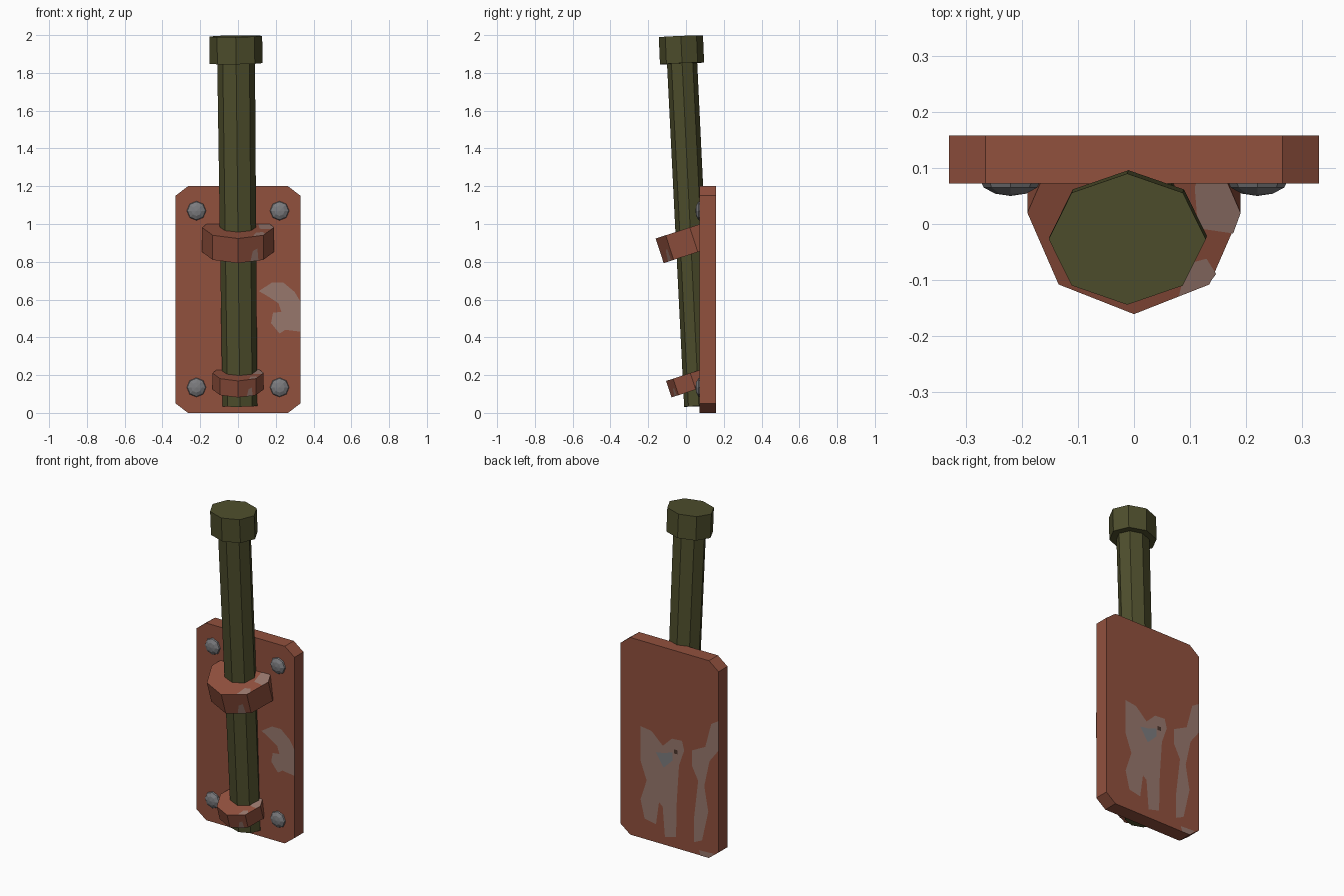
import bpy, bmesh, math
from mathutils import Vector

if "Cube" in bpy.data.objects:
    bpy.data.objects.remove(bpy.data.objects["Cube"])


def material(name, rgb):
    m = bpy.data.materials.new(name)
    m.diffuse_color = (*rgb, 1)
    m.use_nodes = True
    m.node_tree.nodes["Principled BSDF"].inputs["Base Color"].default_value = m.diffuse_color
    return m


RUST = material("rust_red", (0.285, 0.082, 0.048))
WORN = material("worn_paint", (0.31, 0.185, 0.152))
GREEN = material("olive_green", (0.075, 0.075, 0.025))
STEEL = material("steel_grey", (0.20, 0.20, 0.21))
DARK = material("dark_chip", (0.07, 0.035, 0.025))


def finish(bm, name, mat):
    me = bpy.data.meshes.new(name)
    bm.to_mesh(me)
    bm.free()
    ob = bpy.data.objects.new(name, me)
    me.materials.append(mat)
    bpy.context.collection.objects.link(ob)
    return ob


def frame(a, b):
    w = (b - a).normalized()
    v = w.cross(Vector((1, 0, 0))).normalized()
    return v.cross(w), v, w


# Eight-sided prism between two centres, trimmed where it enters the plate
def prism(name, a, b, r0, r1, mat):
    a, b = Vector(a), Vector(b)
    u, v, _ = frame(a, b)
    bm = bmesh.new()
    rings = []
    for c, (rx, ry) in ((a, r0), (b, r1)):
        rings.append([bm.verts.new(c + u * rx * math.cos(i * math.pi / 4)
                                   + v * ry * math.sin(i * math.pi / 4)) for i in range(8)])
    lo, hi = rings
    bm.faces.new(lo)
    bm.faces.new(hi)
    for i in range(8):
        j = (i + 1) % 8
        bm.faces.new((lo[i], lo[j], hi[j], hi[i]))
    bmesh.ops.bisect_plane(bm, geom=bm.verts[:] + bm.edges[:] + bm.faces[:],
                           plane_co=(0, 0.13, 0), plane_no=(0, 1, 0), clear_outer=True)
    bmesh.ops.holes_fill(bm, edges=bm.edges[:], sides=0)
    bmesh.ops.recalc_face_normals(bm, faces=bm.faces[:])
    return finish(bm, name, mat)


# Thin flat paint chip lying just above a surface
def patch(name, pts, normal, mat, lift=0.002):
    n = Vector(normal).normalized()
    bm = bmesh.new()
    f = bm.faces.new([bm.verts.new(Vector(p) + n * lift) for p in pts])
    f.normal_update()
    if f.normal.dot(n) < 0:
        f.normal_flip()
    bmesh.ops.triangulate(bm, faces=bm.faces[:], ngon_method='EAR_CLIP')
    return finish(bm, name, mat)


FRONT, BACK = 0.072, 0.158

# Wall plate with cut corners
bm = bmesh.new()
outline = [(-.265, 0), (.265, 0), (.33, .05), (.33, 1.15), (.265, 1.2), (-.265, 1.2), (-.33, 1.15), (-.33, .05)]
face = bm.faces.new([bm.verts.new((x, FRONT, z)) for x, z in outline])
ext = bmesh.ops.extrude_face_region(bm, geom=[face])
for v in ext["geom"]:
    if isinstance(v, bmesh.types.BMVert):
        v.co.y = BACK
bmesh.ops.recalc_face_normals(bm, faces=bm.faces[:])
finish(bm, "wall_plate", RUST)

# Leaning handle shaft and its cap
prism("shaft", (.01, .068, .036), (-.01, -.021, 1.86), (.092, .078), (.1, .08), GREEN)
prism("shaft_cap", (-.01, -.021, 1.85), (-.012, -.027, 1.994), (.14, .117), (.14, .117), GREEN)


# Tilted clamp ring with paint chips on its top and right front side
def clamp(name, top, r, h):
    top = Vector(top)
    axis = Vector((0, -.31, .95)).normalized()
    base = top - axis * h
    prism(name, base, top, (r, r), (r, r), RUST)
    u, v, w = frame(base, top)
    chips = ([(.57, .25), (.70, .70), (1, 0), (.93, -.2), (.6, -.15)],
             [(.5, -.5), (.68, -.45), (.77, -.60), (.70, -.70), (.42, -.82)])
    for i, c in enumerate(chips):
        patch(f"{name}_top_chip_{i}", [top + u * (x * r) + v * (y * r) for x, y in c], w, WORN)
    p, q = -v * r, (u - v) * (r * math.sqrt(.5))
    side = [base + p.lerp(q, s) + axis * (t * h) for s, t in ((.48, 0), (.80, 0), (.76, .5), (.58, .42))]
    patch(name + "_side_chip", side, u * .383 - v * .924, WORN)


clamp("upper_clamp", (0, .02, .982), .19, .137)
clamp("lower_clamp", (0, .023, .211), .135, .092)

# Corner bolts: squashed faceted domes
for x in (-.22, .22):
    for z in (.135, 1.07):
        bm = bmesh.new()
        bmesh.ops.create_uvsphere(bm, u_segments=8, v_segments=6, radius=1)
        for v in bm.verts:
            c = v.co.copy()
            v.co = (x + c.x * .055, FRONT + .008 - c.z * .03, z + c.y * .055)
        finish(bm, "bolt", STEEL)

# Worn paint on the plate front
front = [(.11, .645), (.18, .69), (.24, .69), (.30, .64), (.33, .59), (.33, .43), (.25, .44),
         (.22, .42), (.175, .475), (.185, .53), (.23, .535), (.215, .58), (.17, .61)]
patch("front_chip", [(x, FRONT, z) for x, z in front], (0, -1, 0), WORN)

# Worn paint, bare steel and a dark pit on the plate back
back_chips = [
    (WORN, .002, [(.194, .68), (.12, .67), (.044, .60), (-.017, .66), (-.085, .665), (-.1, .61),
                  (-.065, .51), (-.05, .29), (-.045, .07), (.03, .05), (.045, .23), (.07, .25),
                  (.09, .11), (.167, .125), (.194, .235), (.153, .36), (.194, .47)]),
    (WORN, .002, [(-.153, .625), (-.242, .67), (-.282, .82), (-.33, .85), (-.33, .67), (-.27, .59),
                  (-.235, .43), (-.262, .28), (-.22, .095), (-.167, .07), (-.167, .225),
                  (-.194, .45), (-.153, .53)]),
    (WORN, .002, [(-.2, .03), (-.3, .035), (-.265, 0), (-.21, 0)]),
    (STEEL, .004, [(.09, .55), (.03, .56), (-.024, .58), (-.024, .53), (.037, .47)]),
    (DARK, .004, [(-.032, .6), (-.057, .6), (-.057, .575), (-.032, .575)]),
]
for i, (mat, lift, pts) in enumerate(back_chips):
    patch(f"back_chip_{i}", [(x, BACK, z) for x, z in pts], (0, 1, 0), mat, lift)
